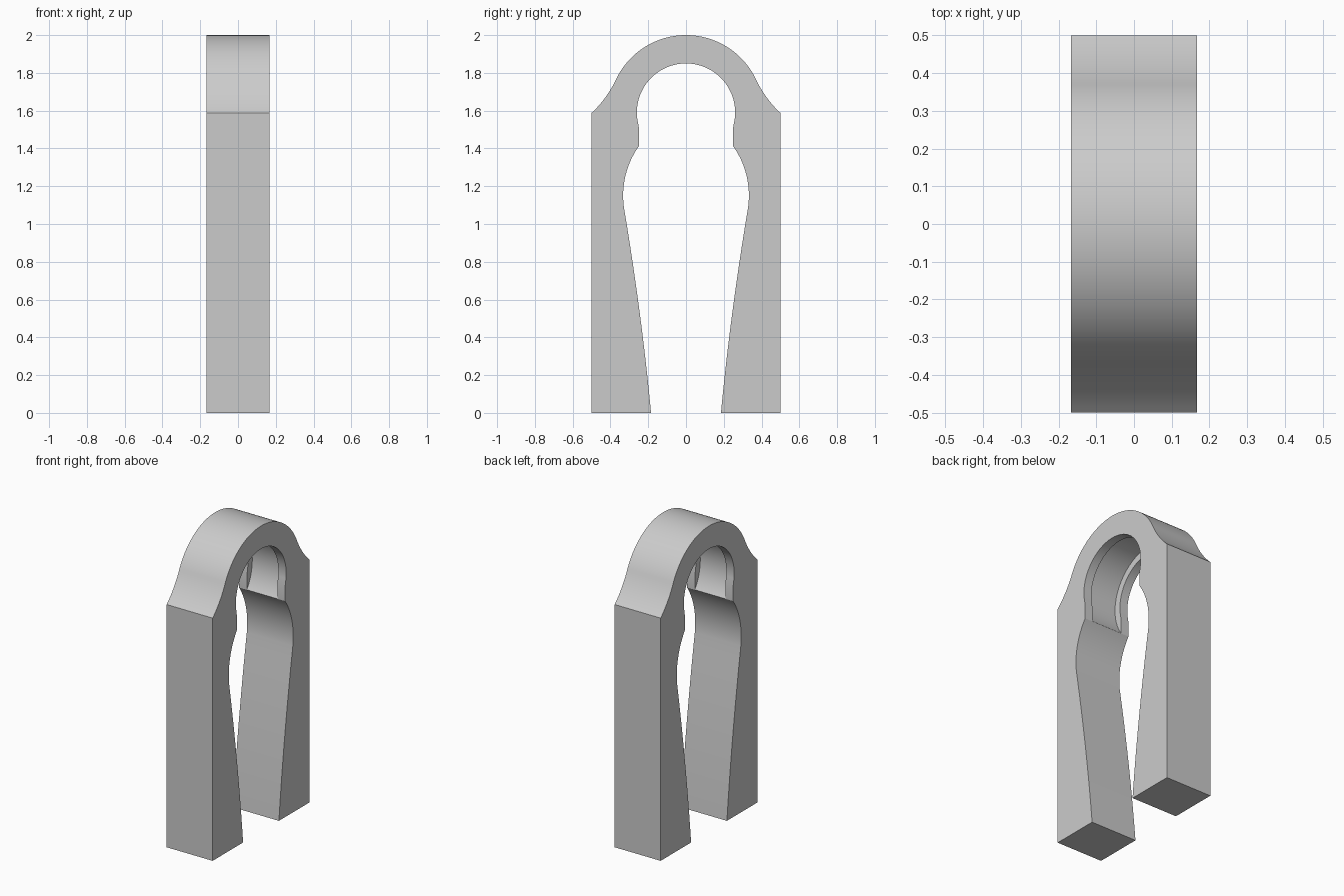
import bpy, bmesh
from math import sin, cos, pi, sqrt, atan2

cube = bpy.data.objects.get("Cube")
if cube:
    bpy.data.objects.remove(cube, do_unlink=True)

WIDTH = 0.333
RING_Z = 1.59

grey = bpy.data.materials.new("light grey")
grey.use_nodes = True
grey.diffuse_color = (0.6, 0.6, 0.6, 1)
grey.node_tree.nodes["Principled BSDF"].inputs["Base Color"].default_value = (0.6, 0.6, 0.6, 1)


def arc(cy, cz, radius, start, end, steps):
    """Points (y, z) along an arc between two angles."""
    angles = [start + (end - start) * i / steps for i in range(steps + 1)]
    return [(cy + radius * cos(a), cz + radius * sin(a)) for a in angles]


def bezier(a, b, c, steps):
    """Points (y, z) along a quadratic curve."""
    return [tuple((1 - t) ** 2 * p + 2 * t * (1 - t) * q + t * t * r
                  for p, q, r in zip(a, b, c))
            for t in [i / steps for i in range(steps + 1)]]


def extrude_profile(name, points, width):
    """Solid made by sweeping a (y, z) outline along x."""
    bm = bmesh.new()
    face = bm.faces.new([bm.verts.new((-width / 2, y, z)) for y, z in points])
    swept = bmesh.ops.extrude_face_region(bm, geom=[face])
    verts = [g for g in swept["geom"] if isinstance(g, bmesh.types.BMVert)]
    bmesh.ops.translate(bm, verts=verts, vec=(width, 0, 0))
    bmesh.ops.recalc_face_normals(bm, faces=bm.faces[:])
    mesh = bpy.data.meshes.new(name)
    bm.to_mesh(mesh)
    bm.free()
    mesh.materials.append(grey)
    obj = bpy.data.objects.new(name, mesh)
    bpy.context.collection.objects.link(obj)
    return obj


# Half outline: leg foot, straight outer side, flared shoulder, round crown
shoulder = bezier((0.5, 1.588), (0.422, 1.66), (0.373, 1.76), 10)
crown = arc(0, RING_Z, 0.41, atan2(0.17, 0.373), pi / 2, 28)
outer = [(0.5, 0)] + shoulder + crown[1:]

# Half outline of the opening: round eye, neck, bulge, tapering legs
eye = arc(0, RING_Z, 0.26, pi / 2, -0.12, 28)
neck = [(0.249, 1.508), (0.249, 1.413)]
bulge = arc(-0.121, 1.15, 0.454, atan2(0.263, 0.37), -0.135, 14)
taper = bezier(bulge[-1], (0.235, 0.53), (0.185, 0), 12)
inner = eye + neck + bulge[1:] + taper[1:]


def mirrored(points):
    return [(-y, z) for y, z in points]


# Walk the outer edge over the crown, then back round the opening
outline = outer + mirrored(outer[:-1])[::-1] + mirrored(inner[1:])[::-1] + inner
body = extrude_profile("arched_clip_body", outline, WIDTH)

# Round groove inside the eye, leaving a lip on each side
cutter = extrude_profile("groove_cutter", arc(0, RING_Z, 0.305, 0, 2 * pi, 72)[:-1], 0.22)
cutter.hide_render = True
groove = body.modifiers.new("groove", "BOOLEAN")
groove.operation = "DIFFERENCE"
groove.solver = "EXACT"
groove.object = cutter

bpy.ops.object.select_all(action="DESELECT")
body.select_set(True)
bpy.context.view_layer.objects.active = body
bpy.ops.object.modifier_apply(modifier=groove.name)
bpy.data.objects.remove(cutter, do_unlink=True)
bpy.ops.object.shade_smooth_by_angle(angle=pi / 6)
